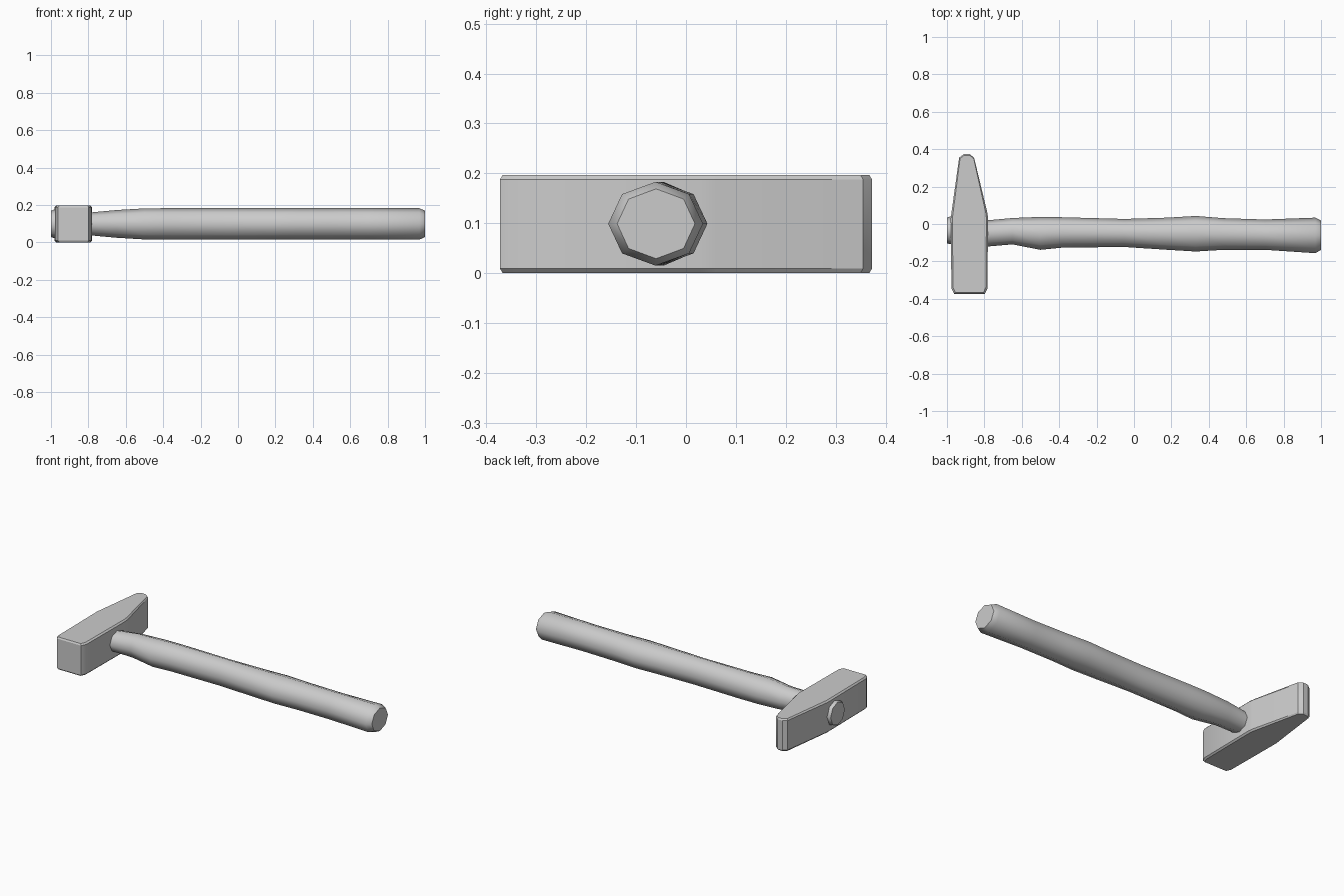
import bpy, bmesh, math

if "Cube" in bpy.data.objects:
    bpy.data.objects.remove(bpy.data.objects["Cube"])


def finish(bm, name, angle):
    bmesh.ops.recalc_face_normals(bm, faces=bm.faces)
    mesh = bpy.data.meshes.new(name)
    bm.to_mesh(mesh)
    bm.free()
    obj = bpy.data.objects.new(name, mesh)
    bpy.context.collection.objects.link(obj)
    bpy.ops.object.select_all(action='DESELECT')
    obj.select_set(True)
    bpy.context.view_layer.objects.active = obj
    bpy.ops.object.shade_smooth_by_angle(angle=math.radians(angle))
    return obj


def loft(bm, rings):
    """Bridge equal-length vertex rings and cap both ends."""
    for a, b in zip(rings, rings[1:]):
        n = len(a)
        for i in range(n):
            bm.faces.new((a[i], a[(i + 1) % n], b[(i + 1) % n], b[i]))
    bm.faces.new(rings[0])
    bm.faces.new(rings[-1])


# Head: half outline (offset from centre line, y), mirrored across x
CX, HEIGHT, RIM = -0.88, 0.197, 0.009
half = [(0.082, -0.373), (0.096, -0.345), (0.1, 0.03),
        (0.096, 0.06), (0.040, 0.355), (0.016, 0.373)]
outline = [(CX + dx, y) for dx, y in half]
# the peen tip leans slightly to the outer side
outline = [(x - (0.015 if y > 0.3 else 0), y) for x, y in outline]
outline += [(CX - dx - (0.015 if y > 0.3 else 0), y) for dx, y in reversed(half)]

bm = bmesh.new()
rings = []
for z, inset in ((0, RIM), (RIM, 0), (HEIGHT - RIM, 0), (HEIGHT, RIM)):
    k = 1 - inset / 0.1
    rings.append([bm.verts.new((CX + (x - CX) * k, y * (1 - inset / 0.6), z))
                  for x, y in outline])
loft(bm, rings)
finish(bm, "hammer_head", 30)

# Handle: eight-sided sections (x, low y, high y, half height)
sections = [
    (-1.0, -0.103, 0.034, 0.070), (-0.985, -0.108, 0.039, 0.076),
    (-0.96, -0.108, 0.039, 0.074), (-0.78, -0.120, 0.020, 0.062),
    (-0.65, -0.109, 0.032, 0.074), (-0.50, -0.138, 0.038, 0.083),
    (-0.38, -0.126, 0.036, 0.084), (-0.05, -0.123, 0.027, 0.084),
    (0.18, -0.138, 0.034, 0.084), (0.33, -0.147, 0.043, 0.084),
    (0.48, -0.138, 0.031, 0.084), (0.70, -0.138, 0.024, 0.084),
    (0.97, -0.156, 0.034, 0.084), (1.0, -0.138, 0.018, 0.070),
]
bm = bmesh.new()
rings = []
for x, low, high, rz in sections:
    cy, ry = (low + high) / 2, (high - low) / 2
    rings.append([bm.verts.new((x, cy + ry * math.cos(i * math.pi / 4),
                                0.099 + rz * math.sin(i * math.pi / 4)))
                  for i in range(8)])
loft(bm, rings)
finish(bm, "handle", 55)
